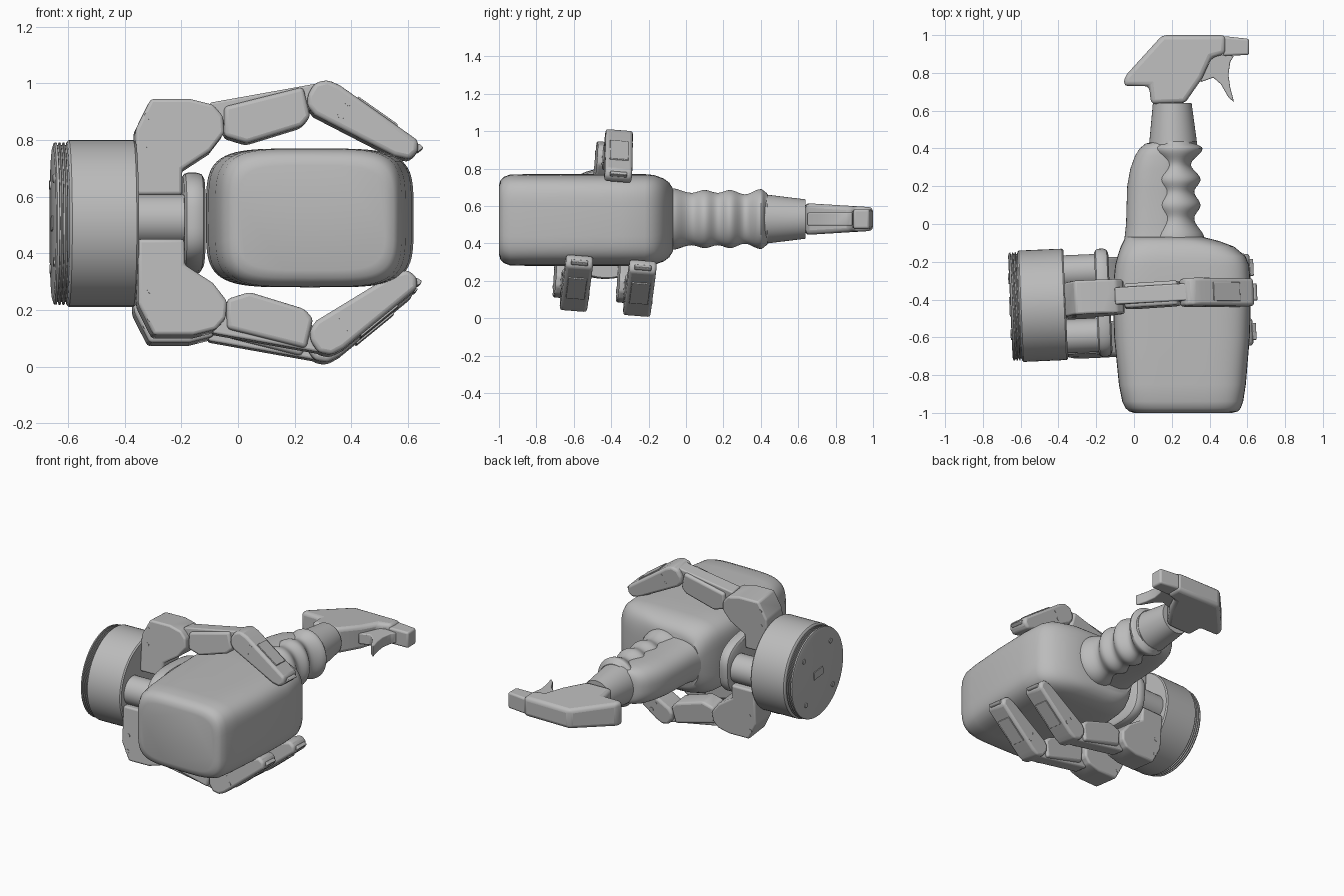
import bpy, bmesh, math
from mathutils import Matrix, Vector

if "Cube" in bpy.data.objects:
    bpy.data.objects.remove(bpy.data.objects["Cube"])

grey = bpy.data.materials.new("plain grey")
grey.use_nodes = True
COLOUR = (0.5, 0.5, 0.5, 1)
grey.diffuse_color = COLOUR
grey.node_tree.nodes["Principled BSDF"].inputs["Base Color"].default_value = COLOUR

# The gripper is built straight, then tilted slightly as a whole
PALM_Z = 0.505
TILT = (Matrix.Translation((-0.36, -0.425, PALM_Z))
        @ Matrix.Rotation(math.radians(2.5), 4, 'Z')
        @ Matrix.Rotation(math.radians(-4.5), 4, 'X')
        @ Matrix.Translation((0.36, 0, -PALM_Z)))
IDENTITY = Matrix.Identity(4)


def finish(name, bm, matrix=IDENTITY, bevel=0, segments=3):
    bmesh.ops.recalc_face_normals(bm, faces=bm.faces)
    me = bpy.data.meshes.new(name)
    bm.to_mesh(me)
    bm.free()
    me.transform(matrix)
    me.materials.append(grey)
    me.shade_smooth()
    ob = bpy.data.objects.new(name, me)
    bpy.context.collection.objects.link(ob)
    if bevel:
        mod = ob.modifiers.new("rounded_edges", 'BEVEL')
        mod.width, mod.segments = bevel, segments
        mod.limit_method, mod.angle_limit = 'ANGLE', math.radians(25)
        mod.harden_normals = False
    bpy.context.view_layer.objects.active = ob
    ob.select_set(True)
    bpy.ops.object.shade_smooth_by_angle(angle=math.radians(35))
    ob.select_set(False)
    return ob


def skin(name, rings, matrix=IDENTITY):
    """Closed surface through rings of equal length."""
    bm = bmesh.new()
    rows = [[bm.verts.new(p) for p in ring] for ring in rings]
    n = len(rows[0])
    for a, b in zip(rows, rows[1:]):
        for i in range(n):
            j = (i + 1) % n
            bm.faces.new((a[i], a[j], b[j], b[i]))
    bm.faces.new(rows[0])
    bm.faces.new(rows[-1])
    return finish(name, bm, matrix)


def oval(y, x0, x1, rz, power, zc=0.53, n=64):
    """Superellipse ring standing across the y axis."""
    ring = []
    for i in range(n):
        t = math.tau * i / n
        c, s = math.cos(t), math.sin(t)
        u = math.copysign(abs(c) ** (2 / power), c)
        v = math.copysign(abs(s) ** (2 / power), s)
        ring.append(((x0 + x1) / 2 + u * (x1 - x0) / 2, y, zc + v * rz))
    return ring


def lathe_x(name, profile, y=0, z=PALM_Z, n=64):
    """Turned part along x, placed in the gripper."""
    rings = [[(x, y + r * math.cos(math.tau * i / n), z + r * math.sin(math.tau * i / n))
              for i in range(n)] for x, r in profile]
    return skin(name, rings, TILT)


def prism(name, outline, half, plane='xz', at=0, matrix=IDENTITY, bevel=0.012, taper=None):
    """Extruded outline, centred on 'at' along its thickness."""
    bm = bmesh.new()
    sides = []
    for s in (-1, 1):
        row = []
        for a, b in outline:
            d = at + s * half * (taper(b) if taper else 1)
            row.append(bm.verts.new((a, d, b) if plane == 'xz' else (a, b, d)))
        bm.faces.new(row)
        sides.append(row)
    n = len(outline)
    for i in range(n):
        j = (i + 1) % n
        bm.faces.new((sides[0][i], sides[0][j], sides[1][j], sides[1][i]))
    return finish(name, bm, matrix, bevel)


def pin(name, centre, radius, length, axis, matrix):
    bm = bmesh.new()
    turn = {'x': Matrix.Rotation(math.pi / 2, 4, 'Y'),
            'y': Matrix.Rotation(math.pi / 2, 4, 'X')}[axis]
    bmesh.ops.create_cone(bm, cap_ends=True, segments=20, radius1=radius, radius2=radius,
                          depth=length, matrix=Matrix.Translation(centre) @ turn)
    return finish(name, bm, matrix)


# Bottle body
skin("bottle_body", [oval(y, x0, x1, rz, p, 0.525) for y, x0, x1, rz, p in (
    (-1.0, 0.0, 0.52, 0.185, 4.5), (-0.992, -0.025, 0.55, 0.212, 4.5),
    (-0.975, -0.045, 0.565, 0.23, 4.5), (-0.94, -0.062, 0.578, 0.243, 4.5),
    (-0.85, -0.08, 0.592, 0.245, 4.5), (-0.6, -0.105, 0.613, 0.245, 4.5),
    (-0.35, -0.113, 0.62, 0.245, 4.5), (-0.22, -0.1, 0.61, 0.245, 4.5),
    (-0.17, -0.087, 0.59, 0.24, 4.5), (-0.12, -0.07, 0.53, 0.222, 4),
    (-0.09, -0.055, 0.45, 0.2, 3.5), (-0.07, -0.045, 0.37, 0.168, 3))])

# Grip: ribbed front and smooth back
ribs = [(-0.08, 0.165), (0.03, 0.14), (0.1, 0.155), (0.17, 0.14),
        (0.235, 0.155), (0.315, 0.132), (0.4, 0.16), (0.435, 0.14)]
rings = []
for (ya, ra), (yb, rb) in zip(ribs, ribs[1:]):
    for k in range(6):
        t = k / 6
        r = ra + (rb - ra) * (1 - math.cos(math.pi * t)) / 2
        rx = 0.13 + (r - 0.155) * 2.2
        rings.append(oval(ya + (yb - ya) * t, 0.222 - rx, 0.222 + rx, r, 2, n=48))
rings.append(oval(0.437, 0.09, 0.335, 0.132, 2, n=48))
skin("grip_ribs", rings)
skin("grip_back", [oval(y, x0, 0.27, rz, 2.6) for y, x0, rz in (
    (-0.09, -0.052, 0.14), (0.0, -0.042, 0.13), (0.2, -0.036, 0.127), (0.29, -0.02, 0.125),
    (0.36, 0.005, 0.122), (0.4, 0.03, 0.115), (0.425, 0.06, 0.105), (0.435, 0.1, 0.09))])

# Collar and spray head
skin("collar", [oval(0.42, 0.08, 0.335, 0.132, 2), oval(0.64, 0.1, 0.305, 0.105, 2)])
prism("spray_head", [(0.09, 0.635), (0.08, 0.73), (-0.055, 0.73), (-0.05, 0.78), (0.15, 1.0),
                     (0.485, 1.0), (0.485, 0.9), (0.41, 0.88), (0.36, 0.77), (0.27, 0.64)],
      0.085, 'xy', 0.53, bevel=0.024, taper=lambda y: 1 - 0.72 * (y - 0.64))
prism("nozzle", [(0.47, 0.89), (0.47, 0.995), (0.61, 0.98), (0.61, 0.895)],
      0.052, 'xy', 0.53, bevel=0.012)
prism("trigger", [(0.35, 0.75), (0.42, 0.775), (0.46, 0.74), (0.5, 0.67), (0.53, 0.645),
                  (0.51, 0.72), (0.5, 0.79), (0.51, 0.86), (0.53, 0.89), (0.42, 0.9)],
      0.035, 'xy', 0.53, bevel=0.006)

# Palm housing with grooved rear flange
flange = [(-0.655, 0.27), (-0.65, 0.285)]
for k in range(3):
    x = -0.642 + k * 0.014
    flange += [(x, 0.287), (x + 0.002, 0.277), (x + 0.007, 0.277), (x + 0.009, 0.287)]
lathe_x("palm_housing", flange + [(-0.603, 0.29), (-0.598, 0.295), (-0.37, 0.295), (-0.362, 0.288)])
for k in range(4):
    a = math.tau * (k + 0.5) / 4
    pin("housing_bolt", (-0.655, 0.21 * math.cos(a), PALM_Z + 0.21 * math.sin(a)), 0.016, 0.01, 'x', TILT)
prism("rear_socket", [(-0.66, 0.48), (-0.66, 0.53), (-0.65, 0.53), (-0.65, 0.48)],
      0.05, matrix=TILT, bevel=0)

# Palm pad on two posts
for y in (-0.17, 0.17):
    lathe_x("pad_post", [(-0.37, 0.09), (-0.19, 0.09)], y, n=32)
pad = [oval(x, -s * 0.285, s * 0.285, s * 0.175, 3, PALM_Z)
       for x, s in ((-0.2, 0.92), (-0.192, 0.98), (-0.18, 1), (-0.15, 1), (-0.133, 0.97), (-0.125, 0.9))]
skin("palm_pad", [[(p[1], p[0], p[2]) for p in ring] for ring in pad], TILT)

# Fingers: outlines drawn for the upper one, mirrored for the lower pair
BASE = [(-0.365, 0.6), (-0.365, 0.83), (-0.31, 0.94), (-0.17, 0.94), (-0.09, 0.92), (-0.055, 0.88),
        (-0.05, 0.82), (-0.1, 0.755), (-0.2, 0.69), (-0.2, 0.6)]
LINK = [(-0.1, 0.93), (0.29, 1.0), (0.33, 0.95), (0.25, 0.9), (-0.09, 0.85)]
PROXIMAL = [(-0.05, 0.915), (0.23, 0.985), (0.255, 0.88), (0.225, 0.845), (0.03, 0.785), (-0.05, 0.81)]
DISTAL = [(0.245, 0.955), (0.27, 0.998), (0.315, 1.01), (0.36, 0.99), (0.635, 0.795), (0.635, 0.755),
          (0.605, 0.727), (0.55, 0.74), (0.27, 0.885), (0.245, 0.915)]
PLATE = [(0.42, 0.94), (0.425, 0.952), (0.565, 0.853), (0.56, 0.841)]
TIP = [(0.61, 0.79), (0.645, 0.782), (0.655, 0.77), (0.635, 0.755)]
flip = Matrix.Translation((0, 0, 1.03)) @ Matrix.Scale(-1, 4, (0, 0, 1))


def finger(side, y, matrix, bend):
    knuckle = Vector((0.3, 0, 0.95))
    bent = (matrix @ Matrix.Translation(knuckle) @ Matrix.Rotation(math.radians(bend), 4, 'Y')
            @ Matrix.Translation(-knuckle))
    for part, outline, half, m, bevel in (
            ("base", BASE, 0.09, matrix, 0.012), ("link", LINK, 0.045, matrix, 0.008),
            ("proximal", PROXIMAL, 0.065, matrix, 0.015), ("distal", DISTAL, 0.073, bent, 0.016),
            ("back_plate", PLATE, 0.05, bent, 0.003), ("tip", TIP, 0.045, bent, 0.004)):
        ob = prism(side + "_finger_" + part, outline, half, at=y, matrix=m, bevel=bevel)
        if matrix.is_negative:
            ob.data.flip_normals()
    for x, z, r, w, m in ((-0.32, 0.88, 0.013, 0.184, matrix), (-0.32, 0.78, 0.013, 0.184, matrix),
                          (0.39, 0.93, 0.014, 0.15, bent), (0.365, 0.885, 0.014, 0.15, bent)):
        ob = pin(side + "_finger_bolt", (x, y, z), r, w, 'y', m)
        if matrix.is_negative:
            ob.data.flip_normals()


finger("upper", 0, TILT, 0)
finger("lower_front", -0.17, TILT @ flip, 4)
finger("lower_rear", 0.17, TILT @ flip, 4)
